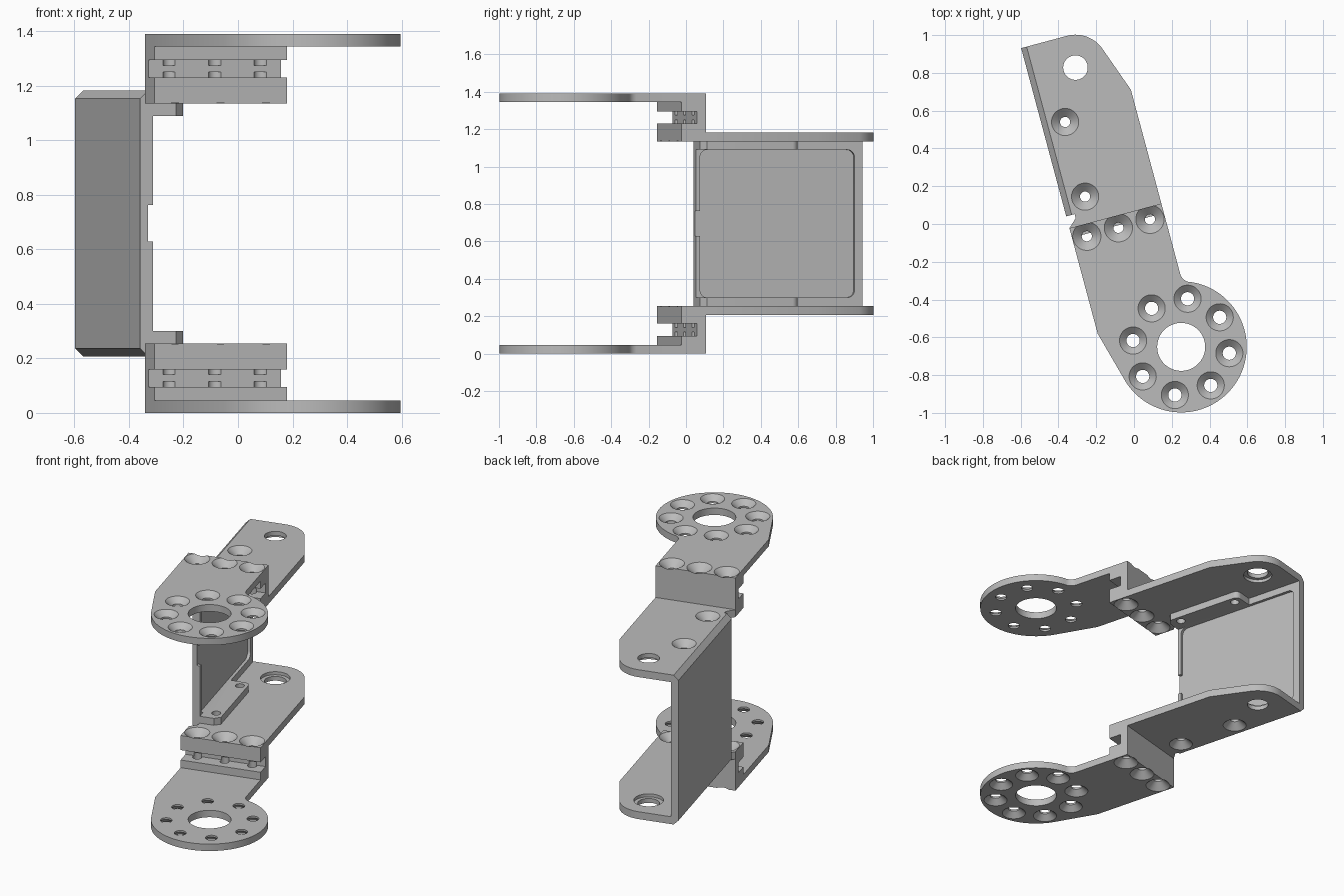
import bpy, bmesh
from math import radians, cos, sin

if "Cube" in bpy.data.objects:
    bpy.data.objects.remove(bpy.data.objects["Cube"])

# Key dimensions, measured from the middle plane of the bracket
LEFT, RIGHT = -0.336, 0.168
TOP, BLOCK_LOW, REAR_TOP = 0.695, 0.44, 0.488
STEP_BACK, STEP_FRONT = 0.067, -0.07
WALL_IN, WALL_WEB = -0.288, -0.307
WALL_FRONT, REAR_END = 0.132, 1.054
DISC = (0.073, -0.693)
REAR_HOLE = (-0.085, 0.88)


def make_object(name, bm):
    bmesh.ops.recalc_face_normals(bm, faces=bm.faces)
    mesh = bpy.data.meshes.new(name)
    bm.to_mesh(mesh)
    bm.free()
    obj = bpy.data.objects.new(name, mesh)
    bpy.context.collection.objects.link(obj)
    return obj


def prism(name, outline, lo, hi, axis="z"):
    """Extrude a flat outline between lo and hi along an axis."""
    place = {"z": lambda p, q, h: (p, q, h),
             "y": lambda p, q, h: (p, h, q),
             "x": lambda p, q, h: (h, p, q)}[axis]
    bm = bmesh.new()
    ends = [[bm.verts.new(place(p, q, h)) for p, q in outline] for h in (lo, hi)]
    for end in ends:
        bm.faces.new(end)
    n = len(outline)
    for i in range(n):
        j = (i + 1) % n
        bm.faces.new((ends[0][i], ends[0][j], ends[1][j], ends[1][i]))
    return make_object(name, bm)


def lathe(name, centre, rings, sides=40):
    """Stack circular rings (radius, height) into a closed solid."""
    bm = bmesh.new()
    loops = []
    for r, z in rings:
        loops.append([bm.verts.new((centre[0] + r * cos(radians(360 * i / sides)),
                                    centre[1] + r * sin(radians(360 * i / sides)), z))
                      for i in range(sides)])
    bm.faces.new(loops[0])
    bm.faces.new(loops[-1])
    for low, high in zip(loops, loops[1:]):
        for i in range(sides):
            j = (i + 1) % sides
            bm.faces.new((low[i], low[j], high[j], high[i]))
    return make_object(name, bm)


def arc(centre, r, start, end, steps):
    angles = [radians(start + (end - start) * i / steps) for i in range(steps + 1)]
    return [(centre[0] + r * cos(t), centre[1] + r * sin(t)) for t in angles]


def apply_modifiers(obj):
    graph = bpy.context.evaluated_depsgraph_get()
    mesh = bpy.data.meshes.new_from_object(obj.evaluated_get(graph))
    obj.modifiers.clear()
    obj.data = mesh


def combine(obj, others, operation):
    for other in others:
        mod = obj.modifiers.new(operation.lower(), "BOOLEAN")
        mod.operation, mod.solver, mod.object = operation, "EXACT", other
    apply_modifiers(obj)
    for other in others:
        bpy.data.objects.remove(other)


def screw_hole(centre, surface, end, r, head):
    """Countersunk hole from a surface height to an end height."""
    out = 1 if surface > end else -1
    return lathe("screw_hole_cutter", centre,
                 [(r, end), (r, surface - out * (head - r) * 0.9),
                  (head, surface), (head, surface + out * 0.02)])


# Front arm: rounded disc end, filleted into a straight strap
arm_outline = ([(RIGHT, STEP_BACK), (LEFT, STEP_BACK), (LEFT, -0.511)]
               + arc(DISC, 0.347, 195, 427.5, 72)
               + arc((RIGHT + 0.06, -0.318), 0.06, 247.5, 180, 8))
bracket = prism("arm_bracket", arm_outline, 0.65, TOP)

# Step block with a slot across its front
step_block = prism("step_block", [
    (STEP_BACK, BLOCK_LOW), (STEP_BACK, TOP), (STEP_FRONT, TOP), (STEP_FRONT, 0.60),
    (0.015, 0.60), (0.015, 0.535), (STEP_FRONT, 0.535), (STEP_FRONT, BLOCK_LOW)],
    LEFT, RIGHT, "x")

# Rear plate with a relief notch beside the block
rear_plate = prism("rear_plate",
                   [(RIGHT, 0.03), (RIGHT, 0.691)] + arc(REAR_HOLE, 0.174, 19, 90, 20)
                   + [(-0.306, REAR_END), (-0.306, WALL_FRONT), (-0.29, WALL_FRONT),
                      (-0.29, 0.11), (LEFT, STEP_BACK), (LEFT, 0.03)],
                   BLOCK_LOW, REAR_TOP)

# Side wall with chamfered outer edge, recessed panel and front notch
side_wall = prism("side_wall", [
    (LEFT, -0.1), (LEFT, REAR_TOP - 0.03), (LEFT + 0.03, REAR_TOP),
    (WALL_IN, REAR_TOP), (WALL_IN, -0.1)], WALL_FRONT, REAR_END, "y")
panel = []
for y, z, start in ((0.97, 0.355, 0), (0.195, 0.355, 90),
                    (0.195, -0.355, 180), (0.97, -0.355, 270)):
    panel += arc((y, z), 0.04, start, start + 90, 8)
recess = prism("recess_cutter", panel, WALL_WEB, -0.2, "x")
notch = prism("notch_cutter", [(0.1, -0.067), (0.2, -0.067), (0.2, 0.067), (0.1, 0.067)],
              WALL_WEB, -0.2, "x")
combine(side_wall, [recess, notch], "DIFFERENCE")

# Screw lug under the rear plate, along the wall
screw_lug = prism("screw_lug", [(-0.3, WALL_FRONT), (-0.2, WALL_FRONT), (-0.166, 0.16)]
                  + arc((-0.201, 0.635), 0.035, 0, 90, 8) + [(-0.3, 0.67)],
                  0.395, BLOCK_LOW + 0.01)

combine(bracket, [step_block, rear_plate, side_wall, screw_lug], "UNION")

# Holes: disc ring and bore, block screws, lug screws, rear bore
cutters = [lathe("bore_cutter", DISC, [(0.127, 0.6), (0.127, 0.75)], 64)]
for x, y in arc(DISC, 0.257, 22.5, 337.5, 7):
    cutters.append(screw_hole((x, y), TOP, 0.62, 0.035, 0.072))
for x in (-0.258, -0.085, 0.088):
    cutters.append(screw_hole((x, 0.002), TOP, 0.58, 0.027, 0.075))
    cutters.append(screw_hole((x, 0.002), BLOCK_LOW, 0.555, 0.027, 0.075))
for y in (0.207, 0.616):
    cutters.append(screw_hole((-0.2125, y), REAR_TOP, 0.37, 0.027, 0.072))
cutters.append(lathe("rear_bore_cutter", REAR_HOLE,
                     [(0.088, 0.42), (0.088, 0.46), (0.065, 0.46), (0.065, 0.52)], 48))
combine(bracket, cutters, "DIFFERENCE")

# Mirror to the lower half
mirror = bracket.modifiers.new("mirror", "MIRROR")
mirror.use_axis = (False, False, True)
mirror.use_bisect_axis = (False, False, True)
apply_modifiers(bracket)

# Single grey finish
grey = bpy.data.materials.new("plain_grey")
grey.use_nodes = True
colour = (0.5, 0.5, 0.5, 1)
grey.diffuse_color = colour
grey.node_tree.nodes["Principled BSDF"].inputs["Base Color"].default_value = colour
bracket.data.materials.clear()
bracket.data.materials.append(grey)
for face in bracket.data.polygons:
    face.material_index = 0

# Set upright, turned and resting on the ground
bracket.location.z = TOP
bracket.rotation_euler.z = radians(15)
bpy.ops.object.select_all(action="DESELECT")
bracket.select_set(True)
bpy.context.view_layer.objects.active = bracket
bpy.ops.object.shade_smooth_by_angle(angle=radians(30))
